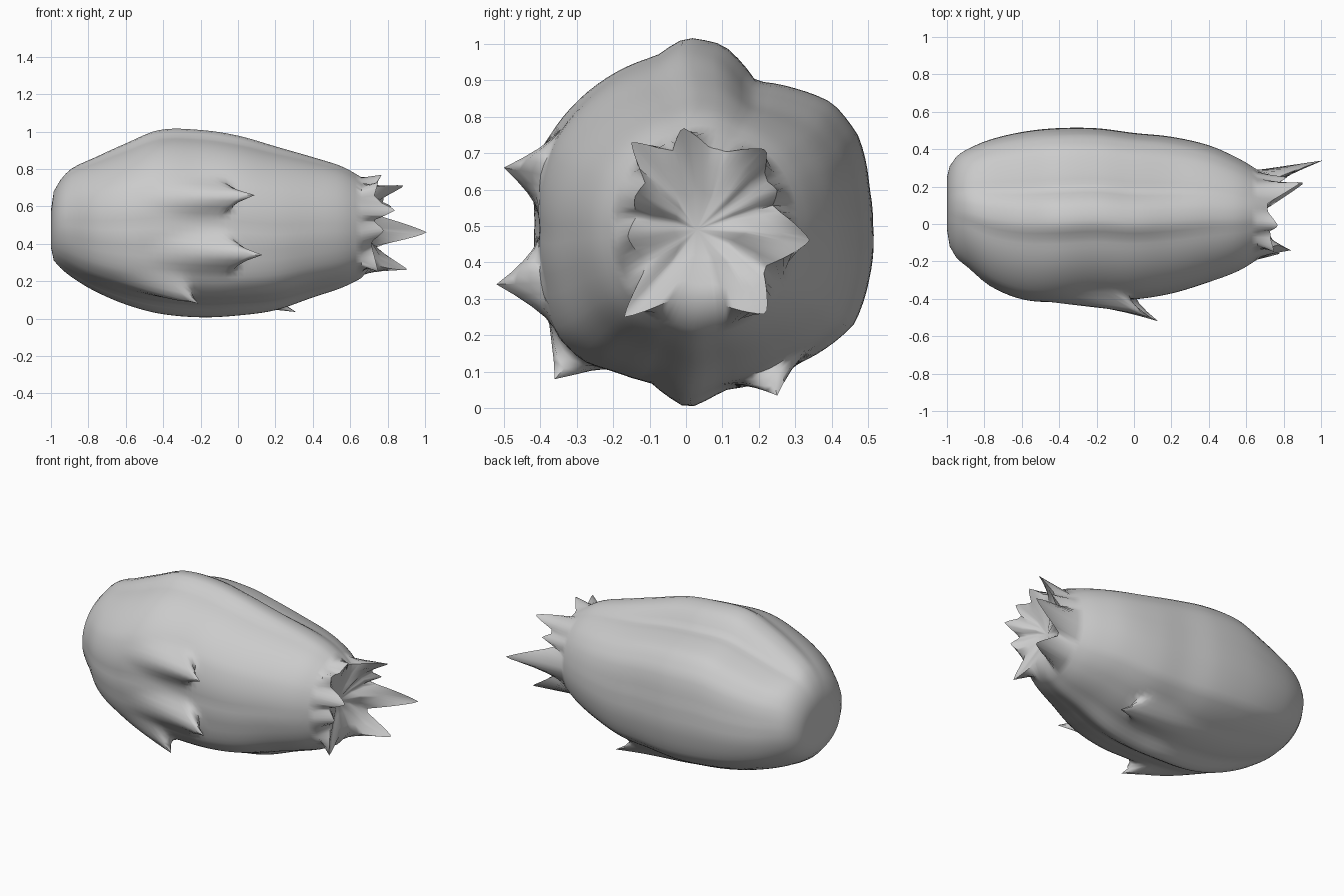
import bpy, bmesh, math
from mathutils import Vector

old = bpy.data.objects.get("Cube")
if old:
    bpy.data.objects.remove(old)

grey = bpy.data.materials.new("plain grey")
grey.use_nodes = True
colour = (0.6, 0.6, 0.6, 1)
grey.diffuse_color = colour
grey.node_tree.nodes["Principled BSDF"].inputs["Base Color"].default_value = colour

# Lumpy cross-section (y, z) around the widest part
section = [(.51, .5), (.5, .6), (.47, .74), (.4, .83), (.3, .87), (.19, .89), (.1, .99),
           (0, 1.01), (-.08, .96), (-.2, .91), (-.28, .85), (-.37, .74), (-.41, .6),
           (-.41, .5), (-.4, .35), (-.36, .2), (-.29, .13), (-.2, .1), (-.1, .07),
           (0, 0), (.1, .05), (.3, .12), (.46, .23), (.5, .35)]
# Body stations: x, low y, high y, low z, high z, lumpiness
stations = [(-1, -.03, .25, .38, .58, 0), (-.985, -.12, .31, .31, .68, .1),
            (-.95, -.18, .36, .27, .74, .2), (-.89, -.23, .4, .22, .8, .4),
            (-.77, -.33, .45, .145, .855, .7), (-.6, -.4, .49, .07, .93, .9),
            (-.42, -.415, .51, .02, 1.0, 1), (-.2, -.4, .51, 0, 1.0, 1),
            (0, -.4, .485, .01, .97, 1), (.2, -.37, .465, .04, .915, .8),
            (.4, -.31, .42, .11, .86, .5), (.56, -.25, .35, .165, .81, .3),
            (.66, -.19, .29, .215, .755, .2)]
N = 96
MID = Vector((.05, .5))


def angle_of(y, z):
    return math.atan2(z - MID.y, y - MID.x) % math.tau


polar = sorted((angle_of(y, z), (Vector((y, z)) - MID).length) for y, z in section)
polar = [(polar[-1][0] - math.tau, polar[-1][1])] + polar + [(polar[0][0] + math.tau, polar[0][1])]


def section_point(a):
    for (a0, r0), (a1, r1) in zip(polar, polar[1:]):
        if a0 <= a <= a1:
            t = (a - a0) / (a1 - a0)
            r = r0 + (r1 - r0) * t
            return Vector((math.cos(a) * r / .46, math.sin(a) * r / .5))


# Petal tips around the open end (x, y, z, half width in radians); the underside stays open
tips = [(1.01, .34, .46, .42), (.82, .25, .6, .26), (.89, .22, .71, .34), (.77, -.01, .77, .3),
        (.75, -.15, .73, .3), (.84, -.14, .58, .3), (.78, -.16, .47, .28),
        (.75, -.17, .25, .3), (.91, .22, .26, .42)]


def rim_base(a):
    return Vector((.715, MID.x + .185 * math.cos(a), MID.y + .215 * math.sin(a)))


def rim_point(a):
    best, shift = 0, Vector()
    for x, y, z, width in tips:
        at = angle_of(y, z)
        d = abs((a - at + math.pi) % math.tau - math.pi)
        w = 1 - (d / width) ** 1.2
        if w > best:
            best, shift = w, (Vector((x, y, z)) - rim_base(at)) * w
    return rim_base(a) + shift


bm = bmesh.new()
rings = []


def add_ring(x, y0, y1, z0, z1, lump):
    ring = []
    for i in range(N):
        a = math.tau * i / N
        u = Vector((math.cos(a), math.sin(a))).lerp(section_point(a), lump)
        ring.append(bm.verts.new((x, (y0 + y1) / 2 + u.x * (y1 - y0) / 2,
                                  (z0 + z1) / 2 + u.y * (z1 - z0) / 2)))
    rings.append(ring)


def blend(p, q, slope_p, slope_q, t):
    return (p * (1 + 2 * t) * (1 - t) ** 2 + q * t * t * (3 - 2 * t)
            + slope_p * t * (1 - t) ** 2 - slope_q * t * t * (1 - t))


# Body rings, curved smoothly between the stations
last = len(stations) - 1
slopes = []
for i in range(len(stations)):
    a, b = stations[max(i - 1, 0)], stations[min(i + 1, last)]
    slopes.append([(q - p) / (b[0] - a[0]) for p, q in zip(a, b)])
for i in range(last):
    s0, s1 = stations[i], stations[i + 1]
    run = s1[0] - s0[0]
    steps = max(1, round(run / .035))
    for k in range(steps):
        add_ring(*(blend(p, q, m * run, n * run, k / steps)
                   for p, q, m, n in zip(s0, s1, slopes[i], slopes[i + 1])))
add_ring(*stations[-1])
body_verts = list(bm.verts)

# Scale tips drawn out of the surface: root, tip, half width
scales = [((-.12, -.41, .66), (.09, -.5, .66), .12), ((-.1, -.4, .33), (.13, -.52, .34), .13),
          ((-.36, -.29, .16), (-.21, -.36, .08), .12), ((.1, .22, .1), (.31, .25, .035), .12)]
for root, tip, width in scales:
    root = min(body_verts, key=lambda v: (v.co - Vector(root)).length).co.copy()
    pull = Vector(tip) - root
    for v in body_verts:
        d = v.co - root
        along = d.x / (.4 if d.x < 0 else .12)
        reach = math.sqrt(along ** 2 + (d.y ** 2 + d.z ** 2) / width ** 2)
        if reach < 1:
            v.co += pull * (1 - reach) ** 1.6

# Petal rim and the shallow hollow inside it
rim = [rim_point(math.tau * i / N) for i in range(N)]
rings.append([bm.verts.new(p) for p in rim])
for depth, s in ((.71, .75), (.685, .4)):
    rings.append([bm.verts.new((depth + (p.x - .715) * s * .4, MID.x + (p.y - MID.x) * s,
                                MID.y + (p.z - MID.y) * s)) for p in rim])
for ra, rb in zip(rings, rings[1:]):
    for i in range(N):
        j = (i + 1) % N
        bm.faces.new((ra[i], ra[j], rb[j], rb[i]))
for ring, centre in ((rings[0], (-.985, .11, .48)), (rings[-1], (.665, .03, .49))):
    c = bm.verts.new(centre)
    for i in range(N):
        bm.faces.new((ring[i], ring[(i + 1) % N], c))

bmesh.ops.recalc_face_normals(bm, faces=bm.faces)
mesh = bpy.data.meshes.new("husk_body")
bm.to_mesh(mesh)
bm.free()
mesh.materials.append(grey)
body = bpy.data.objects.new("husk_body", mesh)
bpy.context.collection.objects.link(body)
bpy.ops.object.select_all(action='DESELECT')
body.select_set(True)
bpy.context.view_layer.objects.active = body
bpy.ops.object.shade_smooth_by_angle(angle=math.radians(60))
